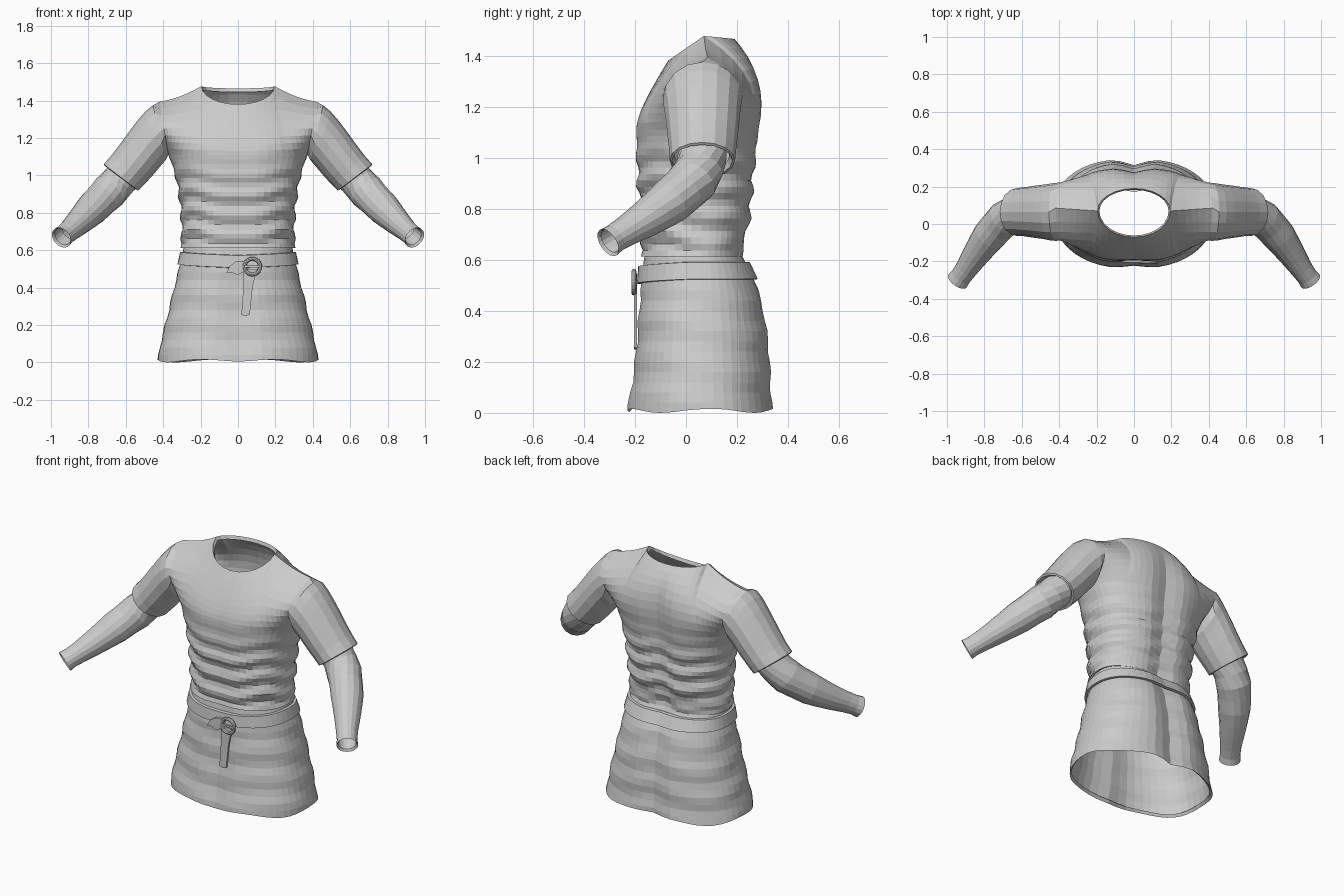
import bpy, bmesh
from math import sin, cos, pi, exp
from mathutils import Vector

if "Cube" in bpy.data.objects:
    bpy.data.objects.remove(bpy.data.objects["Cube"])

N = 12   # columns per quarter of the body
R = 8    # rows in the yoke
CY = 0.06

# profiles: z, half width, front y, back y
SKIRT = [(0.0, .43, -.243, .348), (.1, .415, -.223, .342), (.2, .39, -.21, .338), (.3, .365, -.2, .33),
         (.4, .342, -.195, .315), (.5, .315, -.187, .288), (.57, .3, -.182, .255), (.64, .285, -.172, .22)]
TORSO = [(.61, .307, -.187, .232), (.66, .3, -.184, .228), (.7, .302, -.185, .25), (.8, .305, -.19, .265),
         (.9, .315, -.198, .272), (1.0, .335, -.202, .282), (1.05, .35, -.203, .287), (1.11, .372, -.203, .293)]


def lerp(a, b, t):
    return a + (b - a) * t


def sample(prof, z):
    for p, q in zip(prof, prof[1:]):
        if z <= q[0]:
            t = (z - p[0]) / (q[0] - p[0])
            return [lerp(p[i], q[i], t) for i in (1, 2, 3)]
    return prof[-1][1:]


def body_point(prof, a, z, off=0.0, gf=.012, gb=.03):
    """Point on the right half of a body ring; a runs from -90 (front) to 90 degrees (back)."""
    w, yf, yb = sample(prof, z)
    c, s = max(0.0, cos(a)), sin(a)
    if c < 1e-6:
        c = 0.0
    x = (w + off) * c ** .88
    if s < 0:
        y = CY - (CY - yf + off) * (-s) ** .88 + gf * exp(-(x / .08) ** 2)
    else:
        y = CY + (yb + off - CY) * s ** .88 - gb * exp(-(x / .07) ** 2)
    return Vector((x, y, z))


ANG = [-pi / 2 + pi * i / (2 * N) for i in range(2 * N + 1)]


def grid(bm, rows, closed=False):
    vs = [[bm.verts.new(p) for p in r] for r in rows]
    n = len(rows[0])
    for a, b in zip(vs, vs[1:]):
        for i in range(n if closed else n - 1):
            j = (i + 1) % n
            bm.faces.new((a[i], a[j], b[j], b[i]))


def finish(name, bm, mirror=True):
    bmesh.ops.remove_doubles(bm, verts=bm.verts, dist=.0005)
    bmesh.ops.recalc_face_normals(bm, faces=bm.faces)
    me = bpy.data.meshes.new(name)
    bm.to_mesh(me)
    bm.free()
    ob = bpy.data.objects.new(name, me)
    bpy.context.collection.objects.link(ob)
    if mirror:
        m = ob.modifiers.new("Mirror", 'MIRROR')
        m.merge_threshold = .001
    return ob


# --- skirt with wavy hem and turned-in edge
bm = bmesh.new()
rows = []
zs = [.015, 0.0] + [.04 * i for i in range(1, 17)]
for k, z in enumerate(zs):
    row = []
    for a in ANG:
        off = -.012 if k == 0 else .004 * sin(z * 42 + 1.5 * sin(2 * a)) * (z < .5)
        p = body_point(SKIRT, a, z, off, gf=.02, gb=.035)
        if z < .03:
            p.z += .008 + .008 * sin(5 * a + 1)
        row.append(p)
    rows.append(row)
grid(bm, rows)
finish("skirt", bm)

# --- shirt body: folded waist rows, then a front and back yoke panel
bm = bmesh.new()
rows = [[body_point(TORSO, a, .625, -.03) for a in ANG]]
steps = 20
for k in range(steps + 1):
    z = lerp(.612, 1.11, k / steps)
    fade = min(1, (1.11 - z) / .2) * (z > .63)
    rows.append([body_point(TORSO, a, z, .009 * fade * sin(z * 58 + 1.6 * sin(2 * a) + .7 * cos(5 * a)))
                 for a in ANG])
grid(bm, rows)
base = rows[-1]


def yoke_top(s, side):
    """Neckline for s below 0.5, shoulder seam beyond."""
    if s <= .5:
        f = s * pi
        depth, drop = (.14, .097) if side < 0 else (.12, .012)
        return Vector((.195 * sin(f), .07 + side * depth * cos(f), 1.477 - drop * cos(f)))
    t = (s - .5) * 2
    return Vector((lerp(.195, .42, t), lerp(.07, .085, t), lerp(1.477, 1.393, t) - .012 * sin(pi * t)))


panels = {}
for side in (-1, 1):
    cols = []
    for i in range(N + 1):
        s = i / N
        b = base[i] if side < 0 else base[2 * N - i]
        t = yoke_top(s, side)
        cyz = (lerp(-.195, -.25, s * s), lerp(1.18, 1.25, s)) if side < 0 else \
              (lerp(.335, .37, s * s), lerp(1.34, 1.25, s))
        y = cyz[0] + (-side) * .025 * exp(-(b.x / .07) ** 2) * (side > 0)
        c = Vector(((b.x + t.x) / 2, y, cyz[1]))
        cols.append([b * (1 - u) ** 2 + c * 2 * u * (1 - u) + t * u * u for u in [j / R for j in range(R + 1)]])
    panels[side] = cols
    grid(bm, cols)

# neckline rim
h = N // 2
neck = [yoke_top(i / N, -1) for i in range(h + 1)] + [yoke_top(i / N, 1) for i in range(h - 1, -1, -1)]
inner = [Vector((p.x * .95, lerp(p.y, .07, .06), p.z - .02)) for p in neck]
grid(bm, [neck, inner])

# short sleeve grown from the armhole: low x,z / high x,z / front y, back y
loop = panels[-1][N][:] + panels[1][N][R - 1:0:-1]
sleeve = [(.388, 1.08, .455, 1.375, -.09, .22), (.41, 1.055, .495, 1.342, -.087, .215),
          (.435, 1.025, .54, 1.29, -.08, .21), (.462, .993, .585, 1.23, -.075, .206),
          (.488, .965, .632, 1.165, -.07, .2), (.51, .942, .675, 1.108, -.065, .196),
          (.533, .918, .718, 1.06, -.064, .192), (.545, .925, .712, 1.05, -.055, .182),
          (.545, .955, .67, 1.06, -.045, .17)]
rings = [loop]
for lx, lz, hx, hz, yf, yb in sleeve:
    ring = []
    for k in range(2 * R):
        a = pi * k / R
        t = (1 - cos(a)) / 2
        ring.append(Vector((lerp(lx, hx, t), (yf + yb) / 2 - (yb - yf) / 2 * sin(a), lerp(lz, hz, t))))
    rings.append(ring)
grid(bm, rings, closed=True)
finish("tunic_top", bm)

# --- long undersleeves, bent at the elbow
path = [(.56, .066, 1.055, .09), (.61, .063, 1.0, .097), (.65, .052, .955, .094), (.69, .028, .912, .098),
        (.73, -.012, .872, .092), (.775, -.065, .826, .09), (.815, -.12, .786, .08), (.855, -.178, .747, .07),
        (.895, -.238, .71, .06), (.925, -.28, .684, .056), (.944, -.305, .667, .06), (.938, -.298, .673, .05),
        (.9, -.245, .705, .048)]
bm = bmesh.new()
rings = []
for i, (x, y, z, r) in enumerate(path):
    j = min(i, 9)
    d = Vector(path[j + 1][:3]) - Vector(path[max(0, j - 1)][:3])
    q = d.to_track_quat('Z', 'Y')
    rings.append([Vector((x, y, z)) + q @ Vector((r * cos(2 * pi * k / 16), r * sin(2 * pi * k / 16), 0))
                  for k in range(16)])
grid(bm, rings, closed=True)
finish("undersleeve", bm)

# --- belt band, slightly lower at the front
bm = bmesh.new()
rows = []
for off, dz in ((-.005, -.036), (.014, -.034), (.014, .032), (-.005, .034)):
    row = []
    for a in ANG:
        mid = .54 + .018 * min(1, (a + pi / 2) / 1.4)
        row.append(body_point(SKIRT, a, mid + dz, off, gf=.01, gb=.015))
    rows.append(row)
grid(bm, rows)
finish("belt", bm)


# --- belt tails
def plate(name, pts, y0, y1):
    bm = bmesh.new()
    f = [bm.verts.new((x, y0, z)) for x, z in pts]
    b = [bm.verts.new((x, y1, z)) for x, z in pts]
    bm.faces.new(f)
    bm.faces.new(b[::-1])
    for i in range(len(pts)):
        j = (i + 1) % len(pts)
        bm.faces.new((f[i], b[i], b[j], f[j]))
    return finish(name, bm, mirror=False)


plate("hanging_strap", [(.03, .5), (.03, .42), (.018, .255), (.04, .248), (.063, .256), (.078, .4), (.1, .5)],
      -.203, -.192)
plate("strap_tip", [(.05, .545), (-.01, .54), (-.045, .515), (-.063, .478), (-.04, .482), (0, .468), (.04, .49)],
      -.206, -.192)

# --- ring buckle and prong
bpy.ops.mesh.primitive_torus_add(major_segments=24, minor_segments=8, major_radius=.042, minor_radius=.01,
                                 location=(.077, -.204, .512), rotation=(pi / 2, 0, 0))
bpy.context.object.name = "buckle_ring"
plate("buckle_prong", [(.035, .517), (.035, .507), (.12, .507), (.12, .517)], -.212, -.2)
